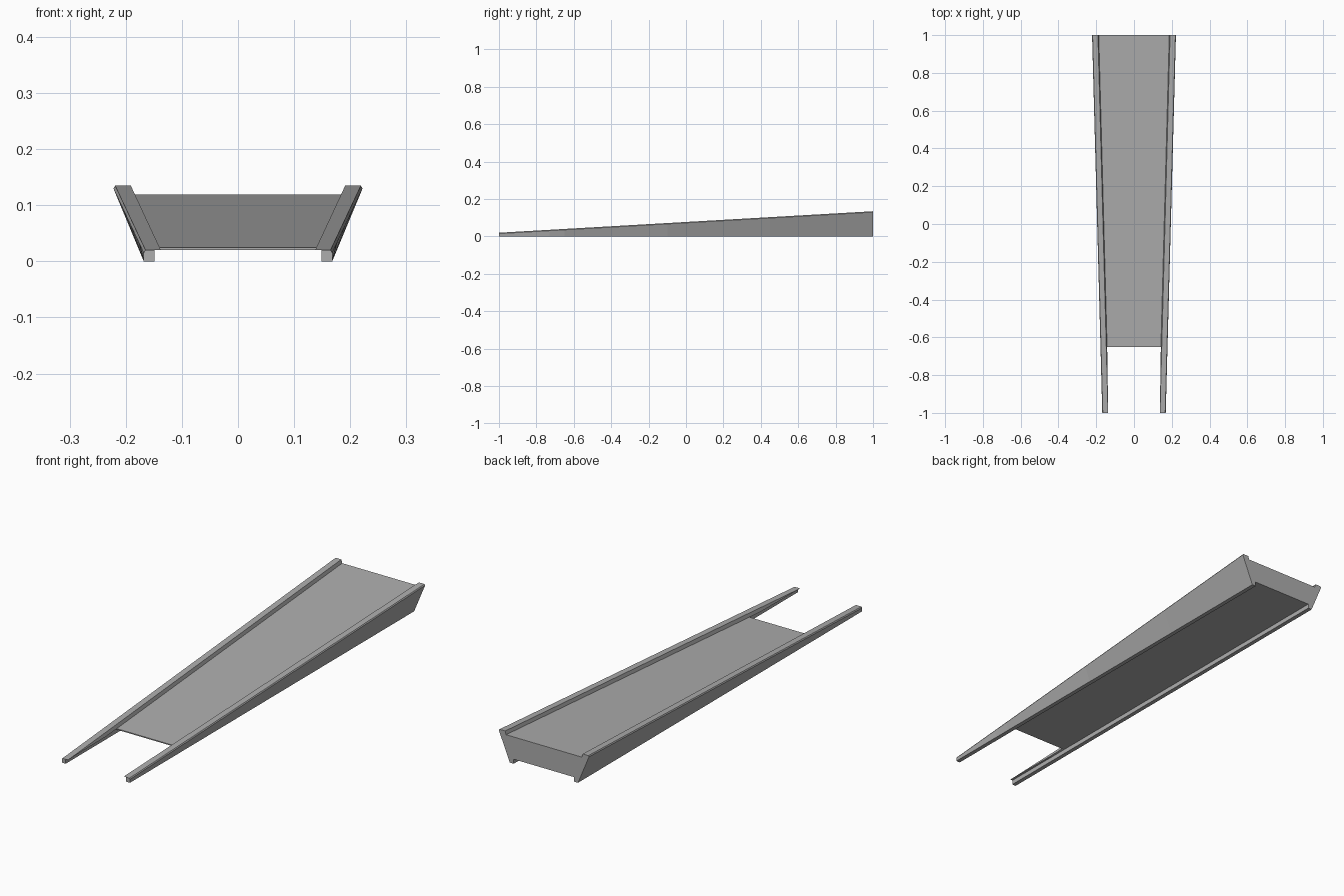
import bpy

cube = bpy.data.objects.get("Cube")
if cube:
    bpy.data.objects.remove(cube, do_unlink=True)

GREY = (0.42, 0.42, 0.42, 1.0)
mat = bpy.data.materials.new("plain grey")
mat.use_nodes = True
mat.diffuse_color = GREY
mat.node_tree.nodes["Principled BSDF"].inputs["Base Color"].default_value = GREY

BASE = 0.02        # height of the runners and of the flat underside
LIP = 0.0155       # drop from the rail top to the deck
RUN_IN, RUN_OUT = 0.149, 0.168
RISE = 0.1148
DECK_FRONT = -0.65
LIP_START = -1 + 2 * LIP / RISE   # where the lip clears the runner height


def rail_section(y):
    """Cross-section of the left rail at a given distance along the ramp."""
    t = (y + 1) / 2
    top = BASE + RISE * t
    outer = 0.168 + 0.054 * t
    inner = 0.1375 + 0.0535 * t
    drop = min(LIP, top - BASE)
    return [(RUN_OUT, 0), (RUN_IN, 0), (RUN_IN, BASE),
            (inner - 0.0045 * drop / LIP, top - drop),
            (inner, top), (outer - 0.003, top), (outer, top - 0.005)]


def deck_section(y):
    """Cross-section of the deck, spanning between the two rails."""
    x, z = rail_section(y)[3]
    return [(-RUN_IN, BASE), (RUN_IN, BASE), (x, z), (-x, z)]


def loft(name, section, stations, side=1):
    """Skin a closed section along y and cap both ends."""
    rings = [section(y) for y in stations]
    n = len(rings[0])
    verts = [(side * x, y, z) for y, ring in zip(stations, rings) for x, z in ring]
    faces = [(k * n + i, k * n + (i + 1) % n, (k + 1) * n + (i + 1) % n, (k + 1) * n + i)
             for k in range(len(stations) - 1) for i in range(n)]
    faces += [tuple(range(n)), tuple(range(len(verts) - n, len(verts)))]
    mesh = bpy.data.meshes.new(name)
    mesh.from_pydata(verts, [], faces)
    mesh.materials.append(mat)
    obj = bpy.data.objects.new(name, mesh)
    bpy.context.collection.objects.link(obj)
    # Consistent outward normals
    import bmesh
    bm = bmesh.new()
    bm.from_mesh(mesh)
    bmesh.ops.recalc_face_normals(bm, faces=bm.faces)
    bm.to_mesh(mesh)
    bm.free()
    return obj


# Side rails with runners, then the sloping deck
along = [-1, LIP_START, DECK_FRONT, -0.1, 0.45, 1]
loft("left_rail", rail_section, along)
loft("right_rail", rail_section, along, -1)
loft("ramp_deck", deck_section, along[2:])
